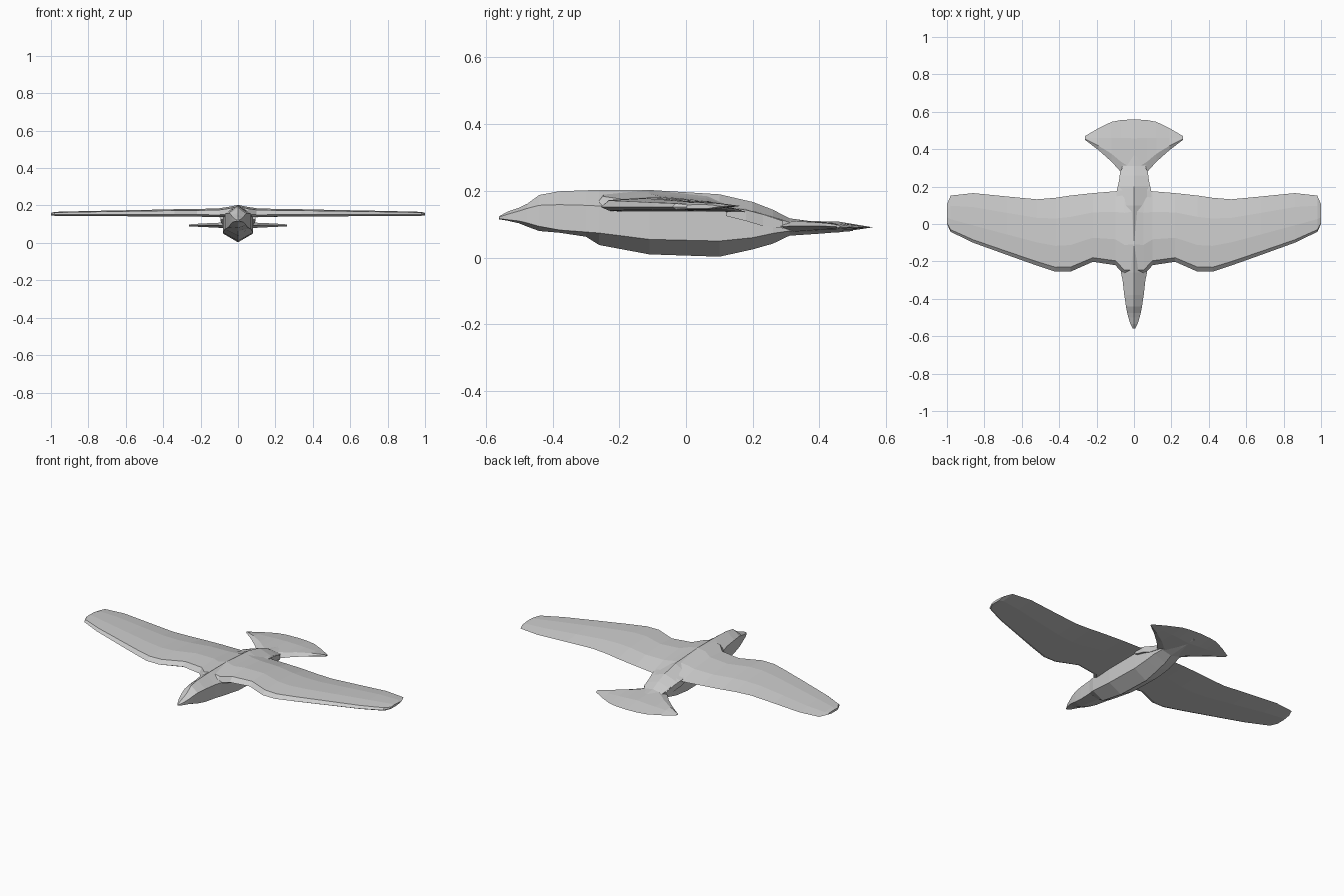
import bpy
import bmesh

cube = bpy.data.objects.get("Cube")
if cube:
    bpy.data.objects.remove(cube, do_unlink=True)

# One plain grey for the whole bird
GREY = (0.6, 0.6, 0.6, 1.0)
grey = bpy.data.materials.new("plain grey")
grey.diffuse_color = GREY
grey.use_nodes = True
bsdf = grey.node_tree.nodes["Principled BSDF"]
bsdf.inputs["Base Color"].default_value = GREY
bsdf.inputs["Roughness"].default_value = 0.8


def loft(name, rings):
    """Skin a list of equal-length point rings and cap both ends."""
    bm = bmesh.new()
    loops = [[bm.verts.new(p) for p in ring] for ring in rings]
    n = len(loops[0])
    for a, b in zip(loops, loops[1:]):
        for i in range(n):
            j = (i + 1) % n
            bm.faces.new((a[i], a[j], b[j], b[i]))
    bm.faces.new(loops[0])
    bm.faces.new(loops[-1])
    bmesh.ops.recalc_face_normals(bm, faces=bm.faces)
    mesh = bpy.data.meshes.new(name)
    bm.to_mesh(mesh)
    bm.free()
    mesh.materials.append(grey)
    obj = bpy.data.objects.new(name, mesh)
    bpy.context.collection.objects.link(obj)
    return obj


def mirrored(stations):
    """Extend centre-to-tip stations across to the other side."""
    return [(-s[0],) + s[1:] for s in reversed(stations) if s[0] > 0] + stations


# Body: y, half width, ridge z, shoulder z, lower side z, keel z
body = [
    (-0.56, 0.006, 0.124, 0.122, 0.117, 0.115),
    (-0.535, 0.019, 0.138, 0.130, 0.114, 0.111),
    (-0.50, 0.030, 0.150, 0.140, 0.110, 0.103),
    (-0.475, 0.036, 0.162, 0.148, 0.104, 0.093),
    (-0.44, 0.043, 0.188, 0.157, 0.094, 0.080),
    (-0.38, 0.052, 0.199, 0.159, 0.083, 0.075),
    (-0.30, 0.061, 0.202, 0.157, 0.077, 0.063),
    (-0.26, 0.070, 0.203, 0.155, 0.074, 0.038),
    (-0.11, 0.080, 0.203, 0.155, 0.055, 0.010),
    (0.10, 0.080, 0.190, 0.150, 0.050, 0.003),
    (0.20, 0.078, 0.167, 0.140, 0.060, 0.025),
    (0.26, 0.073, 0.144, 0.122, 0.073, 0.042),
    (0.31, 0.062, 0.118, 0.106, 0.080, 0.066),
    (0.40, 0.040, 0.106, 0.102, 0.083, 0.072),
    (0.50, 0.015, 0.100, 0.097, 0.084, 0.080),
]
loft("body", [[(0, y, zt), (w, y, zu), (w, y, zl),
               (0, y, zb), (-w, y, zl), (-w, y, zu)]
              for y, w, zt, zu, zl, zb in body])

# Wings: x, front y, back y, front edge z, crest z, back edge z, underside z
wing = [
    (0.00, -0.275, 0.20, 0.165, 0.203, 0.150, 0.140),
    (0.05, -0.275, 0.19, 0.155, 0.193, 0.142, 0.140),
    (0.10, -0.220, 0.175, 0.150, 0.185, 0.137, 0.139),
    (0.22, -0.202, 0.165, 0.151, 0.181, 0.142, 0.140),
    (0.34, -0.255, 0.152, 0.152, 0.180, 0.146, 0.141),
    (0.42, -0.255, 0.140, 0.152, 0.178, 0.149, 0.141),
    (0.52, -0.222, 0.132, 0.152, 0.176, 0.151, 0.142),
    (0.68, -0.165, 0.147, 0.152, 0.173, 0.153, 0.143),
    (0.86, -0.100, 0.165, 0.152, 0.169, 0.155, 0.144),
    (0.98, -0.042, 0.152, 0.152, 0.166, 0.155, 0.145),
    (1.00, 0.000, 0.105, 0.152, 0.160, 0.154, 0.147),
]


def wing_ring(x, y0, y1, zf, zc, zb, zu):
    c = y1 - y0
    return [(x, y0, zf), (x, y0 + 0.06 * c, zf + 0.75 * (zc - zf)),
            (x, y0 + 0.35 * c, zc), (x, y0 + 0.72 * c, zb + 0.7 * (zc - zb)),
            (x, y1, zb), (x, y0 + 0.6 * c, zu), (x, y0 + 0.06 * c, zu)]


loft("wings", [wing_ring(*s) for s in mirrored(wing)])

# Fanned tail: x, front y, back y, top z, underside z
tail = [
    (0.00, 0.22, 0.560, 0.112, 0.074),
    (0.072, 0.28, 0.555, 0.109, 0.079),
    (0.12, 0.333, 0.546, 0.107, 0.082),
    (0.19, 0.395, 0.512, 0.104, 0.085),
    (0.262, 0.450, 0.470, 0.099, 0.089),
]


def tail_ring(x, y0, y1, zt, zu):
    ym = min(max(0.46, y0 + 0.3 * (y1 - y0)), y1 - 0.3 * (y1 - y0))
    yf = y0 + 0.2 * (y1 - y0)
    return [(x, y0, (zt + zu) / 2), (x, yf, zt), (x, ym, zt - 0.004),
            (x, y1, 0.091), (x, ym, zu + 0.002), (x, yf, zu)]


loft("tail_fan", [tail_ring(*s) for s in mirrored(tail)])

# Tail root: fairings joining rump to wing trailing edges
for side, label in ((1, "left"), (-1, "right")):
    fairing = [(0.12, 0.093, 0.150, 0.125), (0.18, 0.092, 0.143, 0.110),
               (0.23, 0.080, 0.130, 0.095), (0.29, 0.073, 0.110, 0.088)]
    loft(label + "_rump_fairing",
         [[(side * 0.03, y, zt + 0.01), (side * w, y, zt),
           (side * w, y, zb), (side * 0.03, y, zb)] for y, w, zt, zb in fairing])
